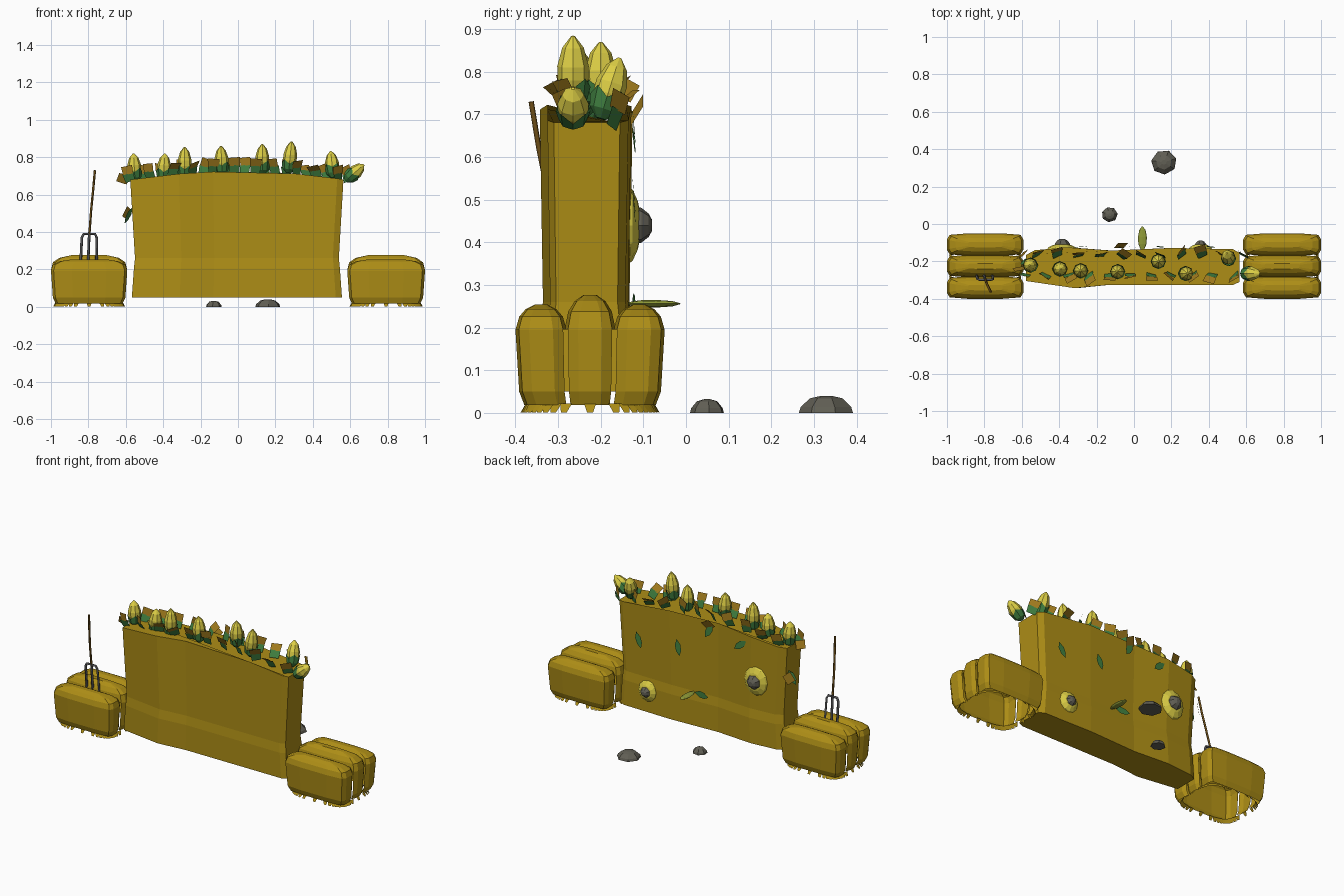
import bpy, bmesh, math, random
from mathutils import Vector, Matrix, Euler

random.seed(4)
if "Cube" in bpy.data.objects:
    bpy.data.objects.remove(bpy.data.objects["Cube"], do_unlink=True)


def material(name, r, g, b):
    m = bpy.data.materials.new(name)
    m.use_nodes = True
    m.diffuse_color = (r, g, b, 1)
    m.node_tree.nodes["Principled BSDF"].inputs["Base Color"].default_value = (r, g, b, 1)
    return m


STRAW = material("straw gold", .42, .27, .008)
DRY = material("dry leaf", .34, .19, .012)
CORN = material("corn yellow", .72, .62, .06)
GREEN = material("leaf green", .05, .21, .05)
OLIVE = material("olive husk", .28, .33, .04)
STONE = material("stone grey", .12, .115, .09)
IRON = material("iron grey", .09, .09, .095)
WOOD = material("handle wood", .17, .085, .01)


def finish(name, bm, mat, fix=True):
    if fix:
        bmesh.ops.recalc_face_normals(bm, faces=bm.faces)
    me = bpy.data.meshes.new(name)
    bm.to_mesh(me)
    bm.free()
    me.materials.append(mat)
    ob = bpy.data.objects.new(name, me)
    bpy.context.collection.objects.link(ob)
    return ob


def loft(name, rings, mat, bottom=True, top=True, drop=None, matrix=None):
    """Skin closed rings of points; drop(face) removes unwanted faces."""
    bm = bmesh.new()
    rows = [[bm.verts.new(p) for p in ring] for ring in rings]
    n = len(rows[0])
    for a, b in zip(rows, rows[1:]):
        for i in range(n):
            j = (i + 1) % n
            bm.faces.new((a[i], a[j], b[j], b[i]))
    if bottom:
        bm.faces.new(rows[0][::-1])
    if top:
        bm.faces.new(rows[-1])
    bmesh.ops.recalc_face_normals(bm, faces=bm.faces)
    if drop:
        gone = [f for f in bm.faces if drop(f)]
        bmesh.ops.delete(bm, geom=gone, context='FACES')
    if matrix:
        bm.transform(matrix)
    return finish(name, bm, mat, False)


def lathe(name, profile, mat, n=8, matrix=None, bottom=True, top=True, zig=0):
    rings = []
    for k, (r, z) in enumerate(profile):
        jag = zig if k == len(profile) - 1 else 0
        rings.append([(r * math.cos(math.tau * i / n), r * math.sin(math.tau * i / n),
                       z + jag * (i % 2)) for i in range(n)])
    return loft(name, rings, mat, bottom, top, None, matrix)


def plate(name, pts, mat, matrix):
    bm = bmesh.new()
    bm.faces.new([bm.verts.new((x, 0, z)) for x, z in pts])
    bm.transform(matrix)
    return finish(name, bm, mat, False)


def tube(name, points, radius, mat):
    cu = bpy.data.curves.new(name, 'CURVE')
    cu.dimensions = '3D'
    cu.bevel_depth = radius
    cu.bevel_resolution = 0
    cu.use_fill_caps = True
    sp = cu.splines.new('POLY')
    sp.points.add(len(points) - 1)
    for p, co in zip(sp.points, points):
        p.co = (*co, 1)
    cu.materials.append(mat)
    ob = bpy.data.objects.new(name, cu)
    bpy.context.collection.objects.link(ob)


def place(loc, rot=(0, 0, 0), scale=(1, 1, 1)):
    return Matrix.LocRotScale(Vector(loc), Euler(rot), Vector(scale))


# Wall of stalks: bent outline, flared foot, arched top
def wall_top(x):
    return .725 - .045 * min(1, abs(x / .56)) ** 2


outline = [(-.565, -.305), (-.31, -.343), (-.13, -.325), (.3, -.325), (.52, -.325), (.553, -.31),
           (.553, -.155), (.52, -.135), (.2, -.128), (-.12, -.142), (-.35, -.125), (-.52, -.14),
           (-.565, -.165)]
rings = []
for z, sx, sy in [(.05, 1.005, 1), (.205, .985, 1), (.26, .975, .93), (None, 1.02, 1)]:
    rings.append([(x * sx, -.235 + (y + .235) * sy, wall_top(x) if z is None else z) for x, y in outline])
loft("stalk_wall", rings, STRAW)

# Straw bales: three hollow lobes each, with a fringe at the ground
lobe = [(1, -.028), (1, .028), (.93, .052), (.45, .06), (-.45, .06), (-.93, .052),
        (-1, .028), (-1, -.028), (-.93, -.052), (-.45, -.06), (.45, -.06), (.93, -.052)]
levels = [(.018, 1, 1, .88), (.05, 1, 1, .95), (.195, 1, 1, 1), (.238, .95, .85, 1),
          (.262, .78, .6, 1), (.277, .45, .25, 1)]


def bale(side, cx, half):
    for label, off in [("front", -.115), ("middle", 0), ("back", .115)]:
        rings = []
        for z, sx, sy, k in levels:
            if off and z > .2:
                z = .195 + (z - .195) * .72
            rings.append([(cx + x * half * sx * k, -.225 + (off + y * sy) * k, z) for x, y in lobe])

        def hidden(f):
            c = f.calc_center_median()
            return abs(f.normal.y) > .8 and c.z < .19 and abs(c.y + .225) < .1
        loft(f"{side}_bale_{label}", rings, STRAW, False, True, hidden)
    bm = bmesh.new()
    count = 44
    for i in range(count):
        a = math.tau * i / count
        c, s = math.cos(a), math.sin(a)
        # rounded rectangle ring
        ux = math.copysign(abs(c) ** .5, c)
        uy = math.copysign(abs(s) ** .5, s)
        p = Vector((cx + ux * half * .88, -.225 + uy * .15, .022))
        t = Vector((-s * half, c * .15, 0)).normalized() * .014
        tip = Vector((cx + ux * half * .94, -.225 + uy * .163, .001))
        bm.faces.new([bm.verts.new(v) for v in (p - t, tip - t * .5, tip + t * .5, p + t)])
    finish(f"{side}_bale_fringe", bm, STRAW, False)


bale("right", -.796, .204)
bale("left", .792, .208)


# Corn ears in jagged green husks
def ear(i, x, y, z, length, rot):
    m = place((x, y, z), rot)
    lathe(f"corn_ear_{i}", [(.022, .02), (.036, length * .4), (.037, length * .58),
                            (.025, length * .84), (.004, length)], CORN, 8, m)
    lathe(f"ear_husk_{i}", [(.012, 0), (.034, .022), (.041, .05)], GREEN, 8, m, True, False, .022)


ears = [(-.55, -.22, .67, .15, .06), (-.4, -.24, .67, .15, -.06), (-.285, -.25, .685, .17, 0),
        (-.085, -.255, .705, .155, .04), (.13, -.2, .71, .16, 0), (.27, -.265, .715, .17, -.1),
        (.51, -.2, .69, .15, .1), (.575, -.265, .675, .13, -.85)]
for i, (x, y, z, length, lean) in enumerate(ears):
    tip = -.3 if i == 6 else 0
    ear(i + 1, x, y, z, length, (tip, -lean, 0))

# Crest of bent leaves, green at the base and dry at the tip
for i in range(22):
    x = -.575 + i * .0555
    back = i % 2
    y = -.175 if back else -.265
    m = place((x, y, wall_top(x) - .01), (random.uniform(.2, .7) * (-1 if back else 1),
              random.uniform(-.35, .35), random.uniform(-.7, .7)))
    plate(f"crest_leaf_base_{i + 1}", [(-.026, 0), (.026, 0), (.03, .045), (-.03, .045)], GREEN, m)
    bend = m @ place((0, 0, .042), (random.uniform(-.5, .5), 0, random.uniform(-.3, .3)))
    plate(f"crest_leaf_tip_{i + 1}", [(-.03, 0), (.03, 0), (.032, .045), (-.032, .045)], DRY, bend)

# Loose leaves on the back face and on the right end
diamond = [(0, -.05), (.018, -.02), (.02, .015), (0, .05), (-.02, .015), (-.018, -.02)]
for i, (x, z, turn) in enumerate([(.41, .485, .4), (.14, .51, .25), (-.07, .67, -.5),
                                  (-.285, .64, -.9), (-.02, .26, 1.5)]):
    plate(f"back_leaf_{i + 1}", diamond, GREEN, place((x, -.122, z), (.08, turn, 0)))
plate("drooping_leaf", [(-.03, -.03), (.03, -.03), (.03, .03), (-.03, .03)], DRY,
      place((-.07, -.115, .71), (-.5, .5, 0)))
plate("end_leaf_green", diamond, GREEN, place((-.585, -.2, .49), (.3, .4, 1.1)))
plate("end_leaf_dry", [(-.025, -.03), (.025, -.03), (.025, .03), (-.025, .03)], DRY,
      place((-.592, -.16, .5), (.2, .5, .9)))
plate("corner_leaf_dry", [(-.03, -.025), (.03, -.025), (.03, .025), (-.03, .025)], DRY,
      place((-.615, -.24, .685), (.4, .3, .2)))

# Face on the back: two domed eyes with stone pupils and a flat husk nose
dome = [(1, 0), (.93, .35), (.62, .8), (.3, 1)]
for side, x, z, w, h, p in [("right", -.385, .44, .078, .09, .045), ("left", .355, .18, .062, .065, .034)]:
    turn = (-math.pi / 2, 0, 0)
    lathe(f"{side}_eye", dome, CORN, 12, place((x, -.135, z), turn, (w, h, .028)))
    lathe(f"{side}_pupil", dome, STONE, 7, place((x, -.118, z), turn, (p, p, p * .85)))
lathe("nose_husk", [(.3, 0), (.9, .25), (1, .55), (.7, .85), (.1, 1)], OLIVE, 8,
      place((.045, -.14, .256), (-math.pi / 2, 0, 0), (.024, .009, .127)))

# Stones on the ground
for name, x, y, r, h, turn in [("large_stone", .16, .33, .069, .04, .3), ("small_stone", -.13, .05, .043, .032, .1)]:
    lathe(name, [(1, 0), (.93, .35), (.6, .85), (.2, 1)], STONE, 7, place((x, y, 0), (0, 0, turn), (r, r * .95, h)))

# Pitchfork stuck in the right bale
tube("fork_handle", [(-.795, -.295, .38), (-.785, -.325, .52), (-.775, -.345, .62), (-.765, -.363, .73)], .0065, WOOD)
tube("fork_outer_tines", [(-.843, -.27, .2), (-.835, -.295, .37), (-.825, -.298, .39), (-.765, -.298, .39),
                          (-.755, -.295, .37), (-.757, -.27, .2)], .0075, IRON)
tube("fork_middle_tine", [(-.803, -.27, .2), (-.795, -.297, .4)], .0075, IRON)
